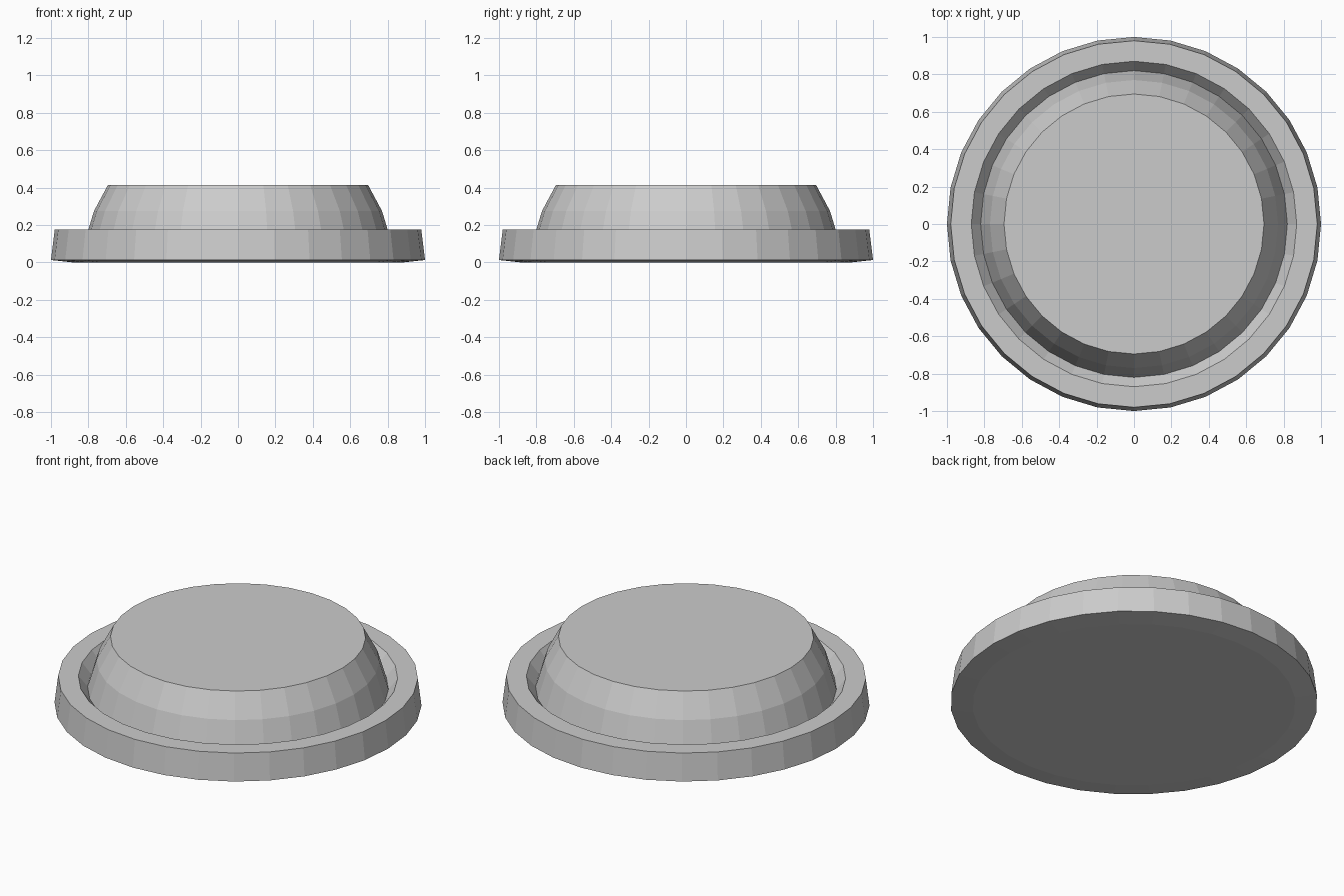
import bpy, bmesh
from math import sin, cos, pi

if "Cube" in bpy.data.objects:
    bpy.data.objects.remove(bpy.data.objects["Cube"])

SIDES = 32

# Half cross-section (radius, height), from the underside to the raised top
PROFILE = [
    (0.88, 0.0), (1.0, 0.013),       # shallow underside
    (0.98, 0.175), (0.87, 0.175),    # tapered outer rim
    (0.82, 0.11),                    # groove bottom
    (0.77, 0.275), (0.695, 0.415),   # raised centre
]


def lathe(name, profile, sides):
    """Spin a profile about z and cap both ends with flat polygons."""
    bm = bmesh.new()
    rings = [[bm.verts.new((r * cos(2 * pi * i / sides), r * sin(2 * pi * i / sides), z))
              for i in range(sides)] for r, z in profile]
    for low, high in zip(rings, rings[1:]):
        for i in range(sides):
            j = (i + 1) % sides
            bm.faces.new((low[i], low[j], high[j], high[i]))
    bm.faces.new(rings[0][::-1])
    bm.faces.new(rings[-1])
    bm.normal_update()
    mesh = bpy.data.meshes.new(name)
    bm.to_mesh(mesh)
    bm.free()
    obj = bpy.data.objects.new(name, mesh)
    bpy.context.collection.objects.link(obj)
    return obj


# Round lid: rim, groove and raised centre in one solid
lathe("round_lid", PROFILE, SIDES)
